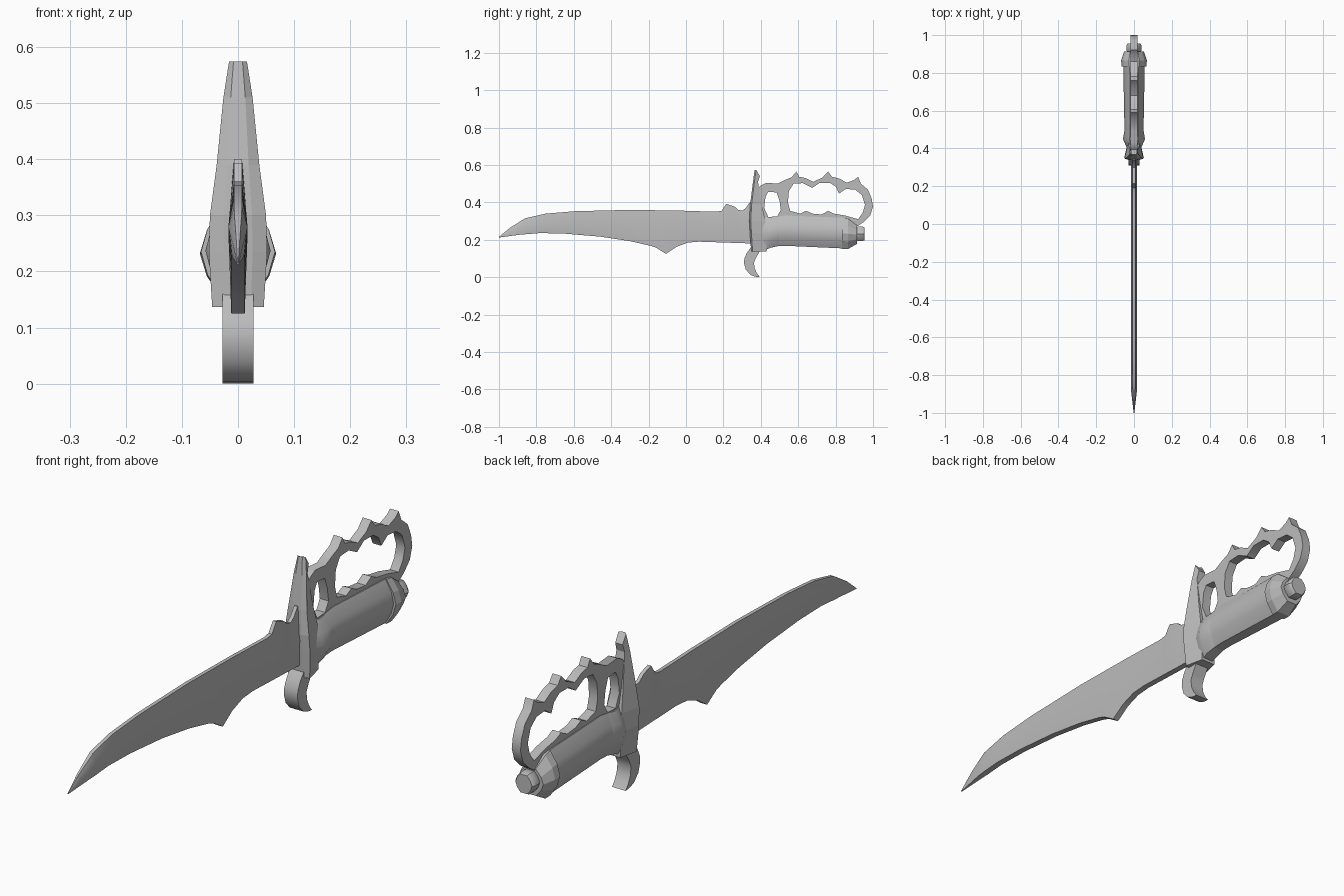
import bpy, bmesh
from mathutils import Matrix

cube = bpy.data.objects.get("Cube")
if cube:
    bpy.data.objects.remove(cube, do_unlink=True)

steel = bpy.data.materials.new("grey_steel")
steel.use_nodes = True
colour = (0.5, 0.5, 0.5, 1)
steel.diffuse_color = colour
for node in steel.node_tree.nodes:
    if node.type == 'BSDF_PRINCIPLED':
        node.inputs["Base Color"].default_value = colour


def finish(obj, smooth=None):
    """Assign the material and shade the object."""
    obj.data.materials.clear()
    obj.data.materials.append(steel)
    if smooth:
        bpy.ops.object.select_all(action='DESELECT')
        obj.select_set(True)
        bpy.context.view_layer.objects.active = obj
        bpy.ops.object.shade_smooth_by_angle(angle=smooth)
    return obj


def loft(name, rings, smooth=None):
    """Skin a list of equal closed rings and cap both ends."""
    bm = bmesh.new()
    rows = [[bm.verts.new(p) for p in ring] for ring in rings]
    count = len(rows[0])
    for a, b in zip(rows, rows[1:]):
        for i in range(count):
            j = (i + 1) % count
            bm.faces.new((a[i], a[j], b[j], b[i]))
    bm.faces.new(rows[0])
    bm.faces.new(rows[-1])
    bmesh.ops.recalc_face_normals(bm, faces=bm.faces)
    mesh = bpy.data.meshes.new(name)
    bm.to_mesh(mesh)
    bm.free()
    obj = bpy.data.objects.new(name, mesh)
    bpy.context.collection.objects.link(obj)
    return finish(obj, smooth)


def plate(name, outlines, half_width, bevel=0.0):
    """Filled side-on outline (y, z) with holes, extruded along x."""
    curve = bpy.data.curves.new(name, 'CURVE')
    curve.dimensions = '2D'
    curve.fill_mode = 'BOTH'
    curve.extrude = half_width
    for outline in outlines:
        spline = curve.splines.new('POLY')
        spline.points.add(len(outline) - 1)
        for point, (y, z) in zip(spline.points, outline):
            point.co = (y, z, 0, 1)
        spline.use_cyclic_u = True
    source = bpy.data.objects.new(name + "_source", curve)
    bpy.context.collection.objects.link(source)
    bpy.context.view_layer.update()
    evaluated = source.evaluated_get(bpy.context.evaluated_depsgraph_get())
    mesh = bpy.data.meshes.new_from_object(evaluated)
    bpy.data.objects.remove(source, do_unlink=True)
    # local x, y, z become world y, z, x
    mesh.transform(Matrix(((0, 0, 1, 0), (1, 0, 0, 0), (0, 1, 0, 0), (0, 0, 0, 1))))
    bm = bmesh.new()
    bm.from_mesh(mesh)
    bmesh.ops.remove_doubles(bm, verts=bm.verts, dist=0.0005)
    bmesh.ops.recalc_face_normals(bm, faces=bm.faces)
    bm.to_mesh(mesh)
    bm.free()
    obj = bpy.data.objects.new(name, mesh)
    bpy.context.collection.objects.link(obj)
    return finish(obj, 0.6)


def height_at(line, y):
    """Linear interpolation along an edge line."""
    for (y0, z0), (y1, z1) in zip(line, line[1:]):
        if y0 <= y <= y1:
            return z0 + (z1 - z0) * (y - y0) / (y1 - y0)
    return line[-1][1]


# Blade: spine and cutting edge meet at the tip
spine = [(-1, .216), (-.94, .265), (-.86, .315), (-.75, .34), (-.59, .353), (-.3, .36),
         (-.03, .356), (.16, .35), (.19, .355), (.215, .392), (.26, .377), (.28, .36),
         (.3, .355), (.32, .37), (.34, .4), (.36, .4)]
edge = [(-1, .212), (-.89, .227), (-.78, .236), (-.65, .233), (-.46, .217), (-.3, .193),
        (-.19, .168), (-.16, .158), (-.107, .125), (-.05, .163), (.01, .185), (.07, .19),
        (.36, .18)]
rings = []
for y in sorted({p[0] for p in spine + edge}):
    top, low = height_at(spine, y), height_at(edge, y)
    k = min(1, .1 + (y + 1) * 7)
    belly = min(low + (top - low) * .6, .28)
    rings.append([(.007 * k, y, top), (.017 * k, y, belly), (.012 * k, y, low),
                  (-.012 * k, y, low), (-.017 * k, y, belly), (-.007 * k, y, top)])
loft("blade", rings, 0.5)

# Cross guard: height, half width, front and back depth, narrower behind
guard = [(.137, .046, .348, .43), (.235, .052, .342, .43), (.3, .05, .338, .425),
         (.39, .038, .343, .405), (.51, .026, .358, .385), (.55, .016, .367, .395)]
rings = []
for z, w, front, back in guard:
    lift = .03 if z > .54 else 0
    inner = max(w * .65, .015)
    rings.append([(-w, front + .008, z + lift * .8), (-w * .5, front, z + lift * .8),
                  (w * .5, front, z + lift * .8), (w, front + .008, z + lift * .8),
                  (inner, back, z - lift * .3), (-inner, back, z - lift * .3)])
loft("cross_guard", rings)

# Curled lower hook of the guard
hook = [(.348, .16), (.325, .13), (.312, .1), (.31, .075), (.32, .04), (.345, .013),
        (.37, .003), (.395, 0), (.38, .02), (.368, .045), (.363, .078), (.375, .105),
        (.39, .13), (.4, .16)]
plate("guard_hook", [hook], .028)

# Knuckle guard with spikes, a small finger hole and a scalloped opening
outer = [(.38, .47), (.4, .49), (.43, .505), (.49, .5), (.53, .52), (.565, .535),
         (.59, .565), (.605, .537), (.64, .53), (.68, .51), (.73, .533), (.76, .565),
         (.78, .537), (.82, .527), (.86, .505), (.9, .52), (.92, .537), (.935, .5),
         (.973, .468), (.993, .42), (1, .377), (.985, .33), (.95, .295), (.92, .275),
         (.87, .25), (.43, .25), (.4, .3)]
small_hole = [(.425, .43), (.44, .457), (.485, .453), (.5, .41), (.507, .36),
              (.487, .325), (.44, .322), (.418, .37)]
opening = [(.55, .46), (.575, .5), (.625, .503), (.675, .478), (.715, .505), (.77, .505),
           (.802, .483), (.818, .447), (.855, .472), (.905, .468), (.94, .44), (.957, .388),
           (.945, .345), (.92, .31), (.85, .33), (.79, .34), (.76, .355), (.725, .335),
           (.675, .34), (.643, .355), (.61, .34), (.557, .355), (.545, .4)]
plate("knuckle_guard", [outer, small_hole, opening], .018)

# Grip, collar and pommel: faceted sections along y
half = [(.4, 1), (.82, .5), (1, 0), (.82, -.5), (.4, -1)]
section = half + [(-x, z) for x, z in reversed(half)]


def barrel(name, stations, smooth):
    loft(name, [[(x * w, y, mid + z * h) for x, z in section]
                for y, w, mid, h in stations], smooth)


barrel("grip_collar", [(.39, .032, .235, .085), (.43, .05, .235, .087),
                       (.45, .058, .237, .08), (.5, .05, .246, .078)], 0.5)
barrel("grip", [(.47, .05, .243, .078), (.53, .051, .249, .081),
                (.84, .057, .236, .082)], 0.9)
barrel("pommel", [(.835, .066, .235, .083), (.866, .068, .232, .081),
                  (.914, .052, .228, .05)], None)
barrel("pommel_nut", [(.9, .03, .232, .03), (.918, .04, .232, .038),
                      (.945, .041, .232, .038), (.955, .034, .232, .034)], 0.5)
